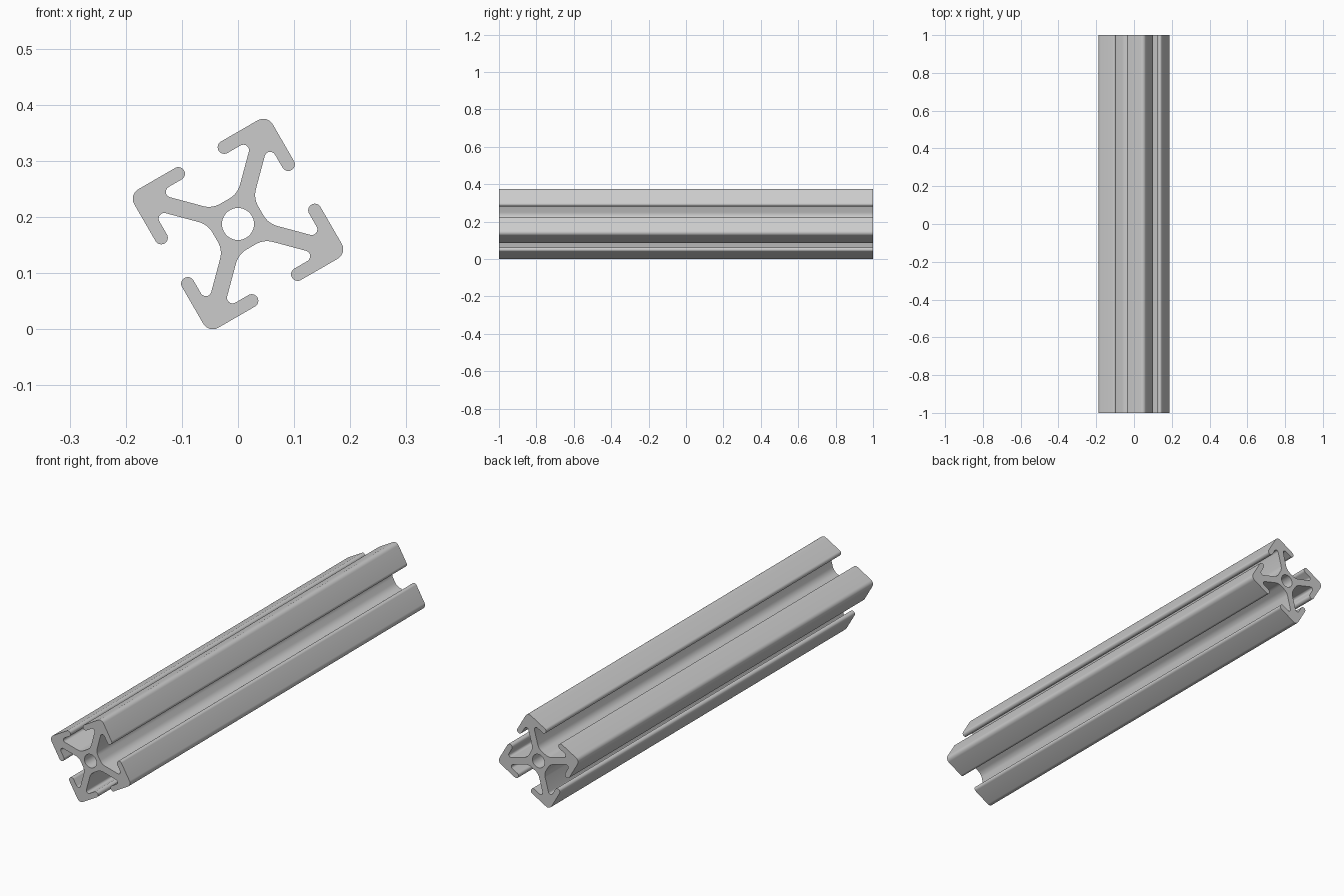
import bpy, bmesh, math
from mathutils import Vector, Matrix

cube = bpy.data.objects.get("Cube")
if cube:
    bpy.data.objects.remove(cube)

HALF_LENGTH = 1.0
HALF_WIDTH = 0.1425     # half side of the square section
LIP = 0.119             # inner face of the slot lips
SLOT = 0.0355           # half width of the slot opening
HUB = 0.047             # half width of the central hub
WEB = 0.0208            # offset of the diagonal web faces
HOLE_RADIUS = 0.0286
TILT = math.radians(30)


def round_corner(before, corner, after, radius, steps=8):
    """Points of an arc that replaces one corner."""
    a, b = (before - corner).normalized(), (after - corner).normalized()
    half = a.angle(b) / 2
    centre = corner + (a + b).normalized() * radius / math.sin(half)
    start = corner + a * radius / math.tan(half) - centre
    end = corner + b * radius / math.tan(half) - centre
    sweep = math.pi - 2 * half
    return [centre + (start * math.sin(sweep * (1 - i / steps))
                      + end * math.sin(sweep * i / steps)) / math.sin(sweep)
            for i in range(steps + 1)]


# One T-shaped arm: half outline up to the outer corner, then mirrored
half_arm = [(HUB, HUB - WEB, 0.04), (LIP, LIP - WEB, 0.010),
            (LIP, SLOT, 0.0117), (HALF_WIDTH, SLOT, 0.0117)]
arm = half_arm + [(HALF_WIDTH, HALF_WIDTH, 0.0195)]
arm += [(v, u, r) for u, v, r in reversed(half_arm)]

# Four arms around the centre
corners = []
for quarter in range(4):
    turn = Matrix.Rotation(TILT + quarter * math.pi / 2, 2)
    corners += [(turn @ Vector((u, v)), r) for u, v, r in arm]
outline = []
for i, (point, radius) in enumerate(corners):
    outline += round_corner(corners[i - 1][0], point,
                            corners[(i + 1) % len(corners)][0], radius)

# Central bore
bore = [Vector((math.cos(t), math.sin(t))) * HOLE_RADIUS
        for t in (-math.tau * i / 40 for i in range(40))]

# Extrude the section along y
centre_z = max(p.y for p in outline)
bm = bmesh.new()
cap_edges = ([], [])
for loop in (outline, bore):
    rings = [[bm.verts.new((p.x, y, p.y + centre_z)) for p in loop]
             for y in (-HALF_LENGTH, HALF_LENGTH)]
    n = len(loop)
    for i in range(n):
        j = (i + 1) % n
        bm.faces.new((rings[0][i], rings[0][j], rings[1][j], rings[1][i]))
        for ring, edges in zip(rings, cap_edges):
            edges.append(bm.edges.get((ring[i], ring[j])))
for edges in cap_edges:
    bmesh.ops.triangle_fill(bm, use_beauty=True, use_dissolve=False, edges=edges)
bmesh.ops.recalc_face_normals(bm, faces=bm.faces)

mesh = bpy.data.meshes.new("slotted_rail")
bm.to_mesh(mesh)
bm.free()
rail = bpy.data.objects.new("slotted_rail", mesh)
bpy.context.collection.objects.link(rail)

# Plain aluminium grey
grey = bpy.data.materials.new("aluminium_grey")
grey.use_nodes = True
colour = (0.6, 0.6, 0.6, 1)
grey.diffuse_color = colour
grey.node_tree.nodes["Principled BSDF"].inputs["Base Color"].default_value = colour
mesh.materials.append(grey)

bpy.ops.object.select_all(action="DESELECT")
rail.select_set(True)
bpy.context.view_layer.objects.active = rail
bpy.ops.object.shade_smooth_by_angle(angle=math.radians(30))
